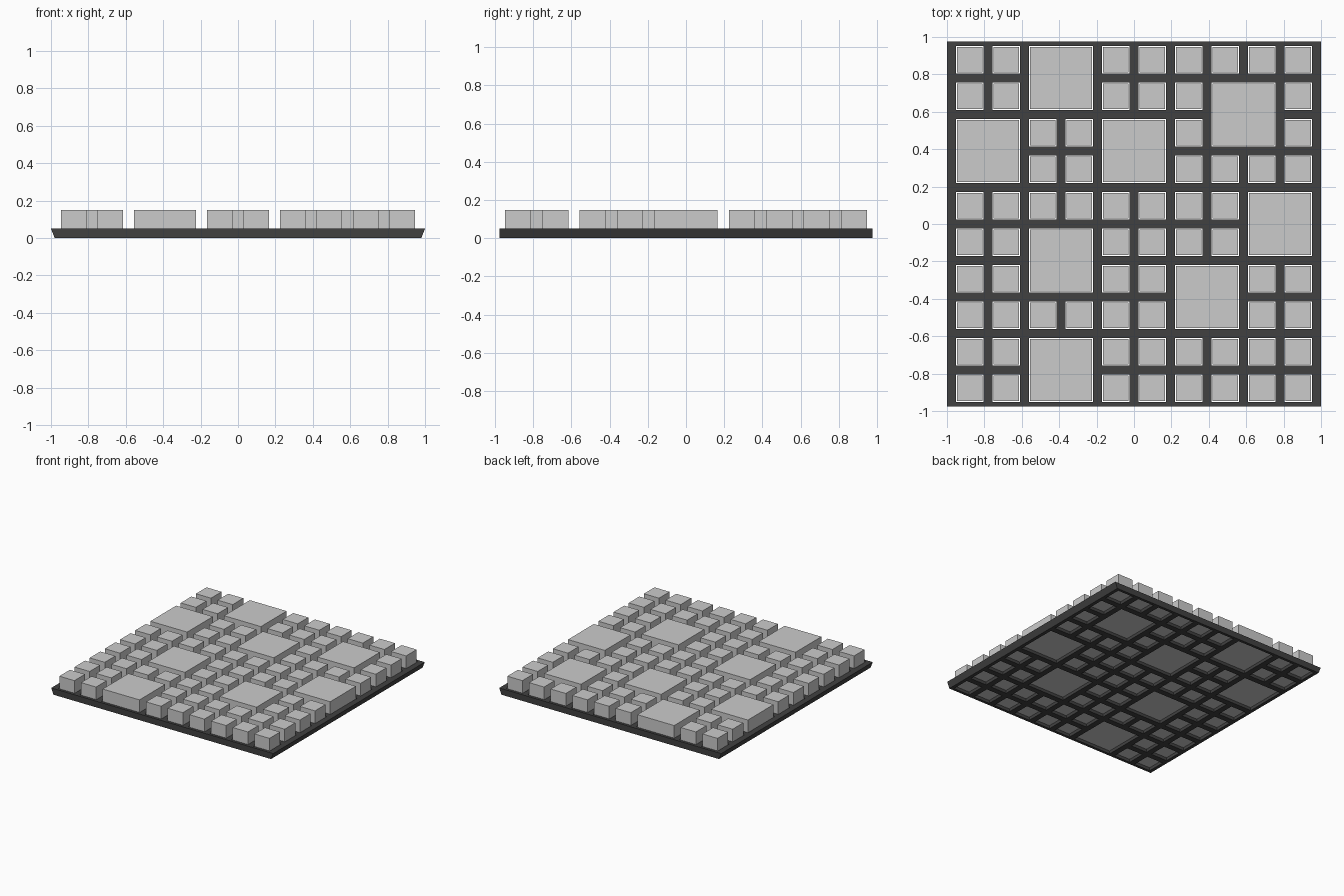
import bpy, bmesh

if "Cube" in bpy.data.objects:
    bpy.data.objects.remove(bpy.data.objects["Cube"])

PITCH, TILE, HOLE, N = 0.1953, 0.136, 0.148, 10
FRAME_TOP, TILE_BOTTOM, TILE_TOP = 0.05, 0.02, 0.149
# Double-size tiles: (column, row) of their top-left cell, rows counted from the back
BIG = [(2, 0), (7, 1), (0, 2), (4, 2), (8, 4), (2, 5), (6, 6), (2, 8)]


def centre(i):
    return (i - (N - 1) / 2) * PITCH


def cells(c, r):
    return {(c + i, r + j) for i in (0, 1) for j in (0, 1)}


covered = set().union(*(cells(c, r) for c, r in BIG))
tiles = [(c, r, 2) for c, r in BIG]
tiles += [(c, r, 1) for r in range(N) for c in range(N) if (c, r) not in covered]


def make_object(name, bm, grey):
    bmesh.ops.recalc_face_normals(bm, faces=bm.faces)
    mesh = bpy.data.meshes.new(name)
    bm.to_mesh(mesh)
    bm.free()
    obj = bpy.data.objects.new(name, mesh)
    bpy.context.collection.objects.link(obj)
    mat = bpy.data.materials.new(name + "_grey")
    mat.diffuse_color = (grey, grey, grey, 1)
    mat.use_nodes = True
    mat.node_tree.nodes["Principled BSDF"].inputs["Base Color"].default_value = mat.diffuse_color
    mesh.materials.append(mat)
    return obj


# Frame: lattice plate with one opening per tile
edges = [centre(i) + s * HOLE / 2 for i in range(N) for s in (-1, 1)]
xs = [-1.0] + edges + [1.0]
ys = [0.975] + [-e for e in edges] + [-0.975]
open_strips = {(2 * c + 1 + i, 2 * r + 1 + j)
               for c, r, n in tiles
               for i in range(2 * n - 1) for j in range(2 * n - 1)}
bm = bmesh.new()
grid = [[bm.verts.new((x, y, FRAME_TOP)) for y in ys] for x in xs]
for i in range(len(xs) - 1):
    for j in range(len(ys) - 1):
        if (i, j) not in open_strips:
            bm.faces.new((grid[i][j], grid[i][j + 1],
                          grid[i + 1][j + 1], grid[i + 1][j]))
loose = [v for v in bm.verts if not v.link_faces]
bmesh.ops.delete(bm, geom=loose, context='VERTS')
result = bmesh.ops.extrude_face_region(bm, geom=bm.faces[:], use_keep_orig=True)
for v in result["geom"]:
    if isinstance(v, bmesh.types.BMVert):
        v.co.z = 0
        # Left and right rims slope inwards towards the bottom
        if abs(v.co.x) > 0.99:
            v.co.x *= 0.98
make_object("lattice_frame", bm, 0.053)

# Tiles: flat blocks set into the openings
for name, wanted in (("small_tiles", 1), ("large_tiles", 2)):
    bm = bmesh.new()
    for c, r, n in tiles:
        if n != wanted:
            continue
        size = TILE + (n - 1) * PITCH
        shift = (n - 1) / 2
        cx, cy = centre(c + shift), -centre(r + shift)
        for v in bmesh.ops.create_cube(bm, size=1)["verts"]:
            v.co = (cx + v.co.x * size, cy + v.co.y * size,
                    TILE_TOP if v.co.z > 0 else TILE_BOTTOM)
    make_object(name, bm, 0.56)
